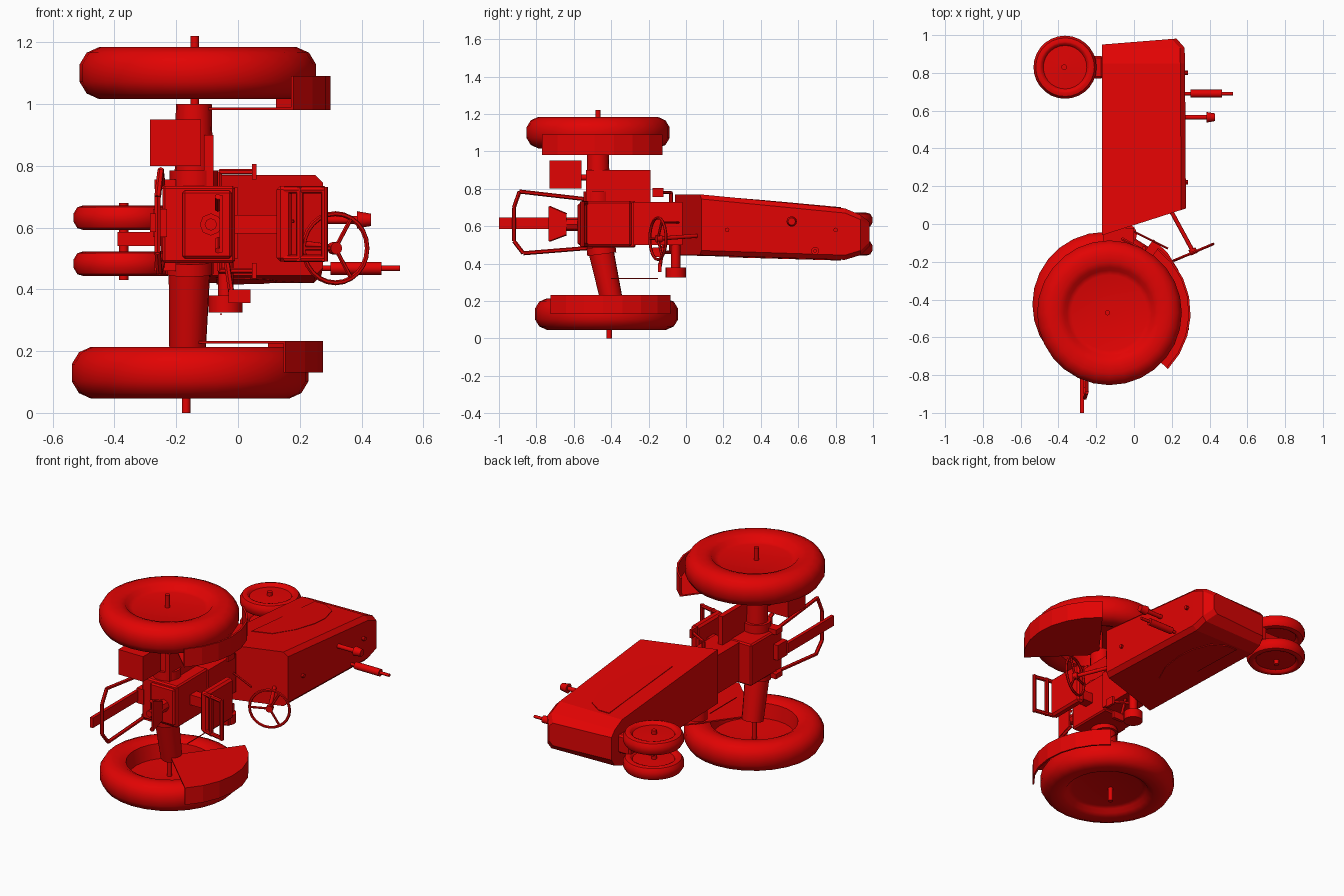
import bpy, bmesh, math
from mathutils import Vector

if "Cube" in bpy.data.objects:
    bpy.data.objects.remove(bpy.data.objects["Cube"])

# The tractor lies on its side: its "up" is +x, its nose is +y, its axles run along z
red = bpy.data.materials.new("tractor red")
red.diffuse_color = (0.76, 0.001, 0.001, 1)
red.use_nodes = True
red.node_tree.nodes["Principled BSDF"].inputs["Base Color"].default_value = red.diffuse_color


def finish(bm, name, smooth=None):
    bmesh.ops.remove_doubles(bm, verts=bm.verts, dist=1e-5)
    bmesh.ops.recalc_face_normals(bm, faces=bm.faces)
    me = bpy.data.meshes.new(name)
    bm.to_mesh(me)
    bm.free()
    ob = bpy.data.objects.new(name, me)
    bpy.context.collection.objects.link(ob)
    me.materials.append(red)
    if smooth:
        bpy.ops.object.select_all(action='DESELECT')
        ob.select_set(True)
        bpy.context.view_layer.objects.active = ob
        bpy.ops.object.shade_smooth_by_angle(angle=math.radians(smooth))
    return ob


def box(name, x, y, z, bevel=0):
    bm = bmesh.new()
    bmesh.ops.create_cube(bm, size=1)
    for v in bm.verts:
        v.co = Vector([(a + b) / 2 + c * (b - a) for (a, b), c in zip((x, y, z), v.co)])
    if bevel:
        bmesh.ops.bevel(bm, geom=bm.edges[:], offset=bevel, segments=1, affect='EDGES')
    return finish(bm, name)


def rod(name, a, b, r, r2=None, n=12):
    a, b = Vector(a), Vector(b)
    d = b - a
    bm = bmesh.new()
    bmesh.ops.create_cone(bm, cap_ends=True, segments=n, radius1=r,
                          radius2=r if r2 is None else r2, depth=d.length)
    rot = d.to_track_quat('Z', 'Y')
    for v in bm.verts:
        v.co = rot @ v.co + (a + b) / 2
    return finish(bm, name, 40)


def lathe(name, profile, centre, normal=(0, 0, 1), n=28):
    """Revolve (radius, height) points around an axis."""
    bm = bmesh.new()
    rot = Vector(normal).to_track_quat('Z', 'Y')
    rings = []
    for i in range(n):
        t = 2 * math.pi * i / n
        rings.append([bm.verts.new(rot @ Vector((r * math.cos(t), r * math.sin(t), h)) + Vector(centre))
                      for r, h in profile])
    for i in range(n):
        p, q = rings[i], rings[(i + 1) % n]
        for j in range(len(profile) - 1):
            bm.faces.new((p[j], q[j], q[j + 1], p[j + 1]))
    return finish(bm, name, 40)


def loft(name, sections):
    bm = bmesh.new()
    loops = [[bm.verts.new(p) for p in s] for s in sections]
    n = len(loops[0])
    for p, q in zip(loops, loops[1:]):
        for i in range(n):
            bm.faces.new((p[i], p[(i + 1) % n], q[(i + 1) % n], q[i]))
    bm.faces.new(loops[0])
    bm.faces.new(loops[-1])
    return finish(bm, name)


# Hood: tapering sections with chamfered top corners and a slanted rear
def hood_section(y, z0, z1, top, slant=0, c=0.025):
    pts = [(-0.17, z0), (top - c, z0), (top, z0 + c), (top, z1 - c), (top - c, z1), (-0.17, z1)]
    return [(x, y + slant * (x + 0.17), z) for x, z in pts]


loft("hood", [hood_section(-0.06, 0.445, 0.77, 0.275, 0.32),
              hood_section(0.85, 0.42, 0.695, 0.27),
              hood_section(0.92, 0.445, 0.66, 0.268, 0.03),
              hood_section(0.95, 0.49, 0.625, 0.225, 0.08)])

# Side panels on both hood flanks, following the flank surface
arc = [(-0.07, 0.23), (0.04, 0.27), (0.1, 0.4), (0.125, 0.55), (0.12, 0.66), (0.08, 0.78),
       (0.0, 0.83), (-0.07, 0.83)]


def flank(x, y, z0, z1):
    start = -0.06 + 0.32 * (x + 0.17)
    return z0 + (z1 - z0) * (y - start) / (0.85 - start)


for side, z0, z1, out in (("left", 0.77, 0.695, 0.0045), ("right", 0.445, 0.42, -0.0045)):
    loft("hood_panel_" + side, [[(x, y, flank(x, y, z0, z1) + o) for x, y in arc] for o in (-out, out)])

# Hood fittings
rod("exhaust_pipe", (0.25, 0.69, 0.468), (0.525, 0.69, 0.468), 0.009)
rod("exhaust_muffler", (0.30, 0.69, 0.468), (0.465, 0.69, 0.468), 0.021)
rod("air_intake_pipe", (0.25, 0.565, 0.625), (0.41, 0.565, 0.625), 0.013)
rod("air_intake_cap", (0.385, 0.565, 0.625), (0.43, 0.565, 0.625), 0.028, 0.02)
for y in (0.22, 0.8):
    rod("hood_latch", (0.265, y, 0.58), (0.287, y, 0.58), 0.012, n=8)

# Rear wheels with outboard discs, hubs and fan shaped fenders
tyre = [(0.001, 0.045), (0.2, 0.042), (0.225, 0.05), (0.24, 0.07), (0.27, 0.08), (0.32, 0.084),
        (0.36, 0.066), (0.383, 0.028), (0.383, -0.028), (0.36, -0.066), (0.32, -0.084),
        (0.27, -0.08), (0.24, -0.065), (0.225, 0.02), (0.001, 0.03)]
for side, c, hub, end, plate, lip, s in (
        ("left", (-0.13, -0.47, 1.1), (-0.14, -0.47), 1.22, 0.985, 1.09, 1),
        ("right", (-0.155, -0.425, 0.13), (-0.168, -0.41), 0.0, 0.228, 0.13, -1)):
    lathe("rear_wheel_" + side, [(r, s * h) for r, h in tyre], c)
    rod("rear_hub_" + side, (*hub, end), (*hub, plate), 0.014)
    rim = [(c[0] + 0.43 * math.cos(t), c[1] + 0.43 * math.sin(t))
           for t in (math.radians(-44 + 97 * i / 7) for i in range(8))]
    loft("fender_plate_" + side, [[(c[0], c[1], z)] + [(x, y, z) for x, y in rim]
                                  for z in (plate - 0.004, plate + 0.004)])
    inner = [(c[0] + (x - c[0]) * 0.975, c[1] + (y - c[1]) * 0.975) for x, y in rim]
    loft("fender_lip_" + side, [[(x, y, z) for x, y in rim + inner[::-1]] for z in (plate, lip)])

# Front wheel pair on a narrow pedestal
fh = [(0.001, 0.026), (0.115, 0.022), (0.125, 0.036), (0.135, 0.04), (0.155, 0.034), (0.167, 0.014)]
for z in (0.483, 0.632):
    lathe("front_wheel", fh + [(r, -h) for r, h in reversed(fh)], (-0.365, 0.83, z))
rod("front_axle", (-0.37, 0.83, 0.43), (-0.37, 0.83, 0.68), 0.015)
box("front_column", (-0.39, -0.2), (0.79, 0.87), (0.54, 0.585))
box("front_pedestal", (-0.25, -0.165), (0.77, 0.89), (0.51, 0.62), 0.01)

# Transmission and rear axle housings
box("transmission", (-0.245, -0.01), (-0.565, -0.27), (0.485, 0.735), 0.008)
box("transmission_rear_cover", (-0.18, -0.02), (-0.58, -0.56), (0.5, 0.72), 0.008)
box("clutch_housing", (-0.165, 0.0), (-0.28, -0.02), (0.5, 0.73))
rod("axle_housing_left", (-0.143, -0.47, 0.72), (-0.143, -0.47, 1.0), 0.063, 0.058, 16)
rod("axle_flange_left", (-0.143, -0.47, 0.735), (-0.143, -0.47, 0.785), 0.078, n=16)
rod("axle_housing_right", (-0.157, -0.455, 0.47), (-0.163, -0.4, 0.215), 0.068, 0.06, 16)
rod("axle_flange_right", (-0.157, -0.455, 0.49), (-0.157, -0.45, 0.45), 0.078, n=16)

# Platform and rear tool box
box("foot_platform", (-0.11, -0.08), (-0.535, -0.19), (0.73, 0.9))
box("tool_box", (-0.285, -0.12), (-0.73, -0.56), (0.8, 0.95))
rod("tool_box_bracket", (-0.17, -0.6, 0.86), (-0.15, -0.47, 0.86), 0.015)

# Drawbar, lift arms and power shaft shield
box("drawbar", (-0.285, -0.265), (-1.0, -0.56), (0.585, 0.645))
box("drawbar_mount", (-0.275, -0.23), (-0.57, -0.48), (0.57, 0.66))
path = [(-0.245, -0.5, 0.74), (-0.25, -0.89, 0.785), (-0.26, -0.92, 0.7), (-0.26, -0.92, 0.52),
        (-0.255, -0.87, 0.455), (-0.245, -0.5, 0.485)]
for i, (a, b) in enumerate(zip(path, path[1:])):
    rod("lift_arm_%d" % i, a, b, 0.011, n=6)
for z in (0.74, 0.475):
    box("lift_arm_bracket", (-0.27, -0.2), (-0.53, -0.47), (z - 0.015, z + 0.015))
rod("power_shaft", (-0.088, -0.72, 0.61), (-0.088, -0.56, 0.61), 0.02, n=8)
rod("power_shaft_boss", (-0.088, -0.645, 0.61), (-0.088, -0.56, 0.61), 0.036, n=8)
loft("shaft_shield", [[(x, -0.735, 0.52), (x, -0.735, 0.705), (x, -0.64, 0.665), (x, -0.64, 0.555)]
                      for x in (-0.06, -0.05)])
for z, zb in ((0.525, 0.56), (0.7, 0.66)):
    rod("shield_edge", (-0.065, -0.733, z), (-0.065, -0.64, zb), 0.01, n=6)

# Seat on a post, with an open frame backrest
box("seat_cushion", (0.125, 0.175), (-0.54, -0.29), (0.49, 0.735), 0.012)
box("seat_post", (-0.02, 0.13), (-0.44, -0.38), (0.58, 0.64))
for z in (0.5, 0.722):
    rod("backrest_side", (0.15, -0.53, z), (0.28, -0.555, z), 0.012, n=8)
for x, y in ((0.2, -0.54), (0.28, -0.555)):
    rod("backrest_rail", (x, y, 0.49), (x, y, 0.732), 0.012, n=8)

# Steering wheel, spokes and column
c, axis = Vector((0.315, -0.15, 0.533)), Vector((0.08, -0.19, 0))
ring = [(0.112 + 0.008 * math.cos(k * math.pi / 3), 0.008 * math.sin(k * math.pi / 3)) for k in range(7)]
lathe("steering_wheel", ring, c, axis, 24)
rod("steering_column", (0.19, 0.08, 0.55), c, 0.011)
rod("steering_hub", c - axis * 0.1, c + axis * 0.05, 0.02)
u = Vector((0.19, 0.08, 0)).normalized()
for k in range(3):
    t = math.radians(120 * k + 60)
    rod("steering_spoke", c, c + (u * math.cos(t) + Vector((0, 0, math.sin(t)))) * 0.112, 0.007, n=6)

# Side fittings: filter bowl, pedals, levers
rod("filter_bowl", (-0.04, -0.055, 0.325), (-0.04, -0.055, 0.38), 0.055, n=16)
rod("filter_stem", (-0.04, -0.055, 0.37), (-0.04, -0.055, 0.51), 0.025)
box("side_step", (-0.03, 0.04), (-0.15, -0.13), (0.355, 0.4))
rod("step_arm", (-0.02, -0.14, 0.38), (-0.04, -0.12, 0.51), 0.01, n=6)
for z in (0.46, 0.78):
    rod("pedal_arm", (-0.06, -0.08, z), (0.05, -0.14, z), 0.009, n=6)
    box("pedal", (0.045, 0.06), (-0.18, -0.12), (z - 0.025, z + 0.025))
    rod("pedal_shaft", (-0.06, -0.08, 0.6), (-0.06, -0.08, z), 0.01, n=6)
rod("control_lever", (0.0, -0.04, 0.62), (0.18, -0.13, 0.62), 0.006, n=6)
rod("brake_rod", (-0.055, -0.4, 0.32), (-0.055, -0.15, 0.32), 0.003, n=6)
